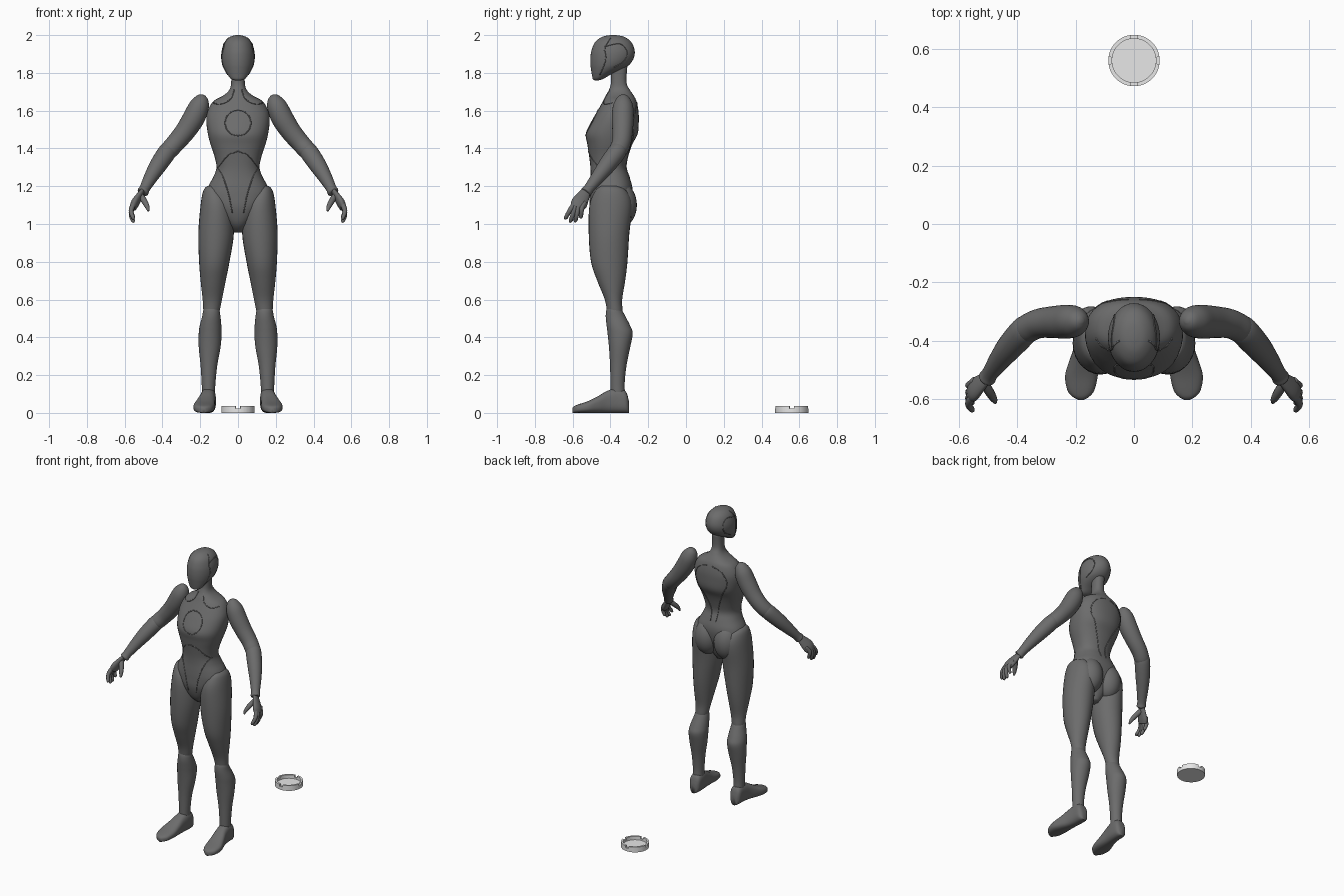
import bpy, bmesh
from math import sin, cos, pi
from mathutils import Vector, Matrix
from mathutils.bvhtree import BVHTree

if "Cube" in bpy.data.objects:
    bpy.data.objects.remove(bpy.data.objects["Cube"])


def material(name, value):
    mat = bpy.data.materials.new(name)
    mat.use_nodes = True
    colour = (value, value, value, 1)
    mat.diffuse_color = colour
    mat.node_tree.nodes["Principled BSDF"].inputs["Base Color"].default_value = colour
    return mat


DARK = material("dark grey", .15)
PALE = material("pale grey", .8)


def add_object(name, bm, mat=DARK, mirror=False, smooth=True):
    bmesh.ops.recalc_face_normals(bm, faces=bm.faces[:])
    mesh = bpy.data.meshes.new(name)
    bm.to_mesh(mesh)
    bm.free()
    mesh.materials.append(mat)
    for face in mesh.polygons:
        face.use_smooth = smooth
    obj = bpy.data.objects.new(name, mesh)
    bpy.context.collection.objects.link(obj)
    if mirror:
        obj.modifiers.new("mirror", "MIRROR").use_mirror_merge = False
    return obj


def refine(rows, steps=4):
    """Pass a smooth curve through the rows."""
    rows = [Vector(r) for r in rows]
    out = []
    for i in range(len(rows) - 1):
        b, c = rows[i], rows[i + 1]
        a = rows[i - 1] if i else b
        d = rows[min(i + 2, len(rows) - 1)]
        for k in range(steps):
            t = k / steps
            out.append(b + (c - a) * (t / 2) + (a * 2 - b * 5 + c * 4 - d) * (t * t / 2)
                       + (b * 3 - a - c * 3 + d) * (t ** 3 / 2))
    return out + [rows[-1]]


def loft(name, rings, sides=28, power=2, mirror=False):
    """Skin rounded sections, each a centre and two half axes."""
    bm = bmesh.new()
    loops = []
    for centre, u, v in rings:
        loop = []
        for k in range(sides):
            c, s = cos(2 * pi * k / sides), sin(2 * pi * k / sides)
            size = (abs(c) ** power + abs(s) ** power) ** (-1 / power)
            loop.append(bm.verts.new(centre + u * c * size + v * s * size))
        loops.append(loop)
    for a, b in zip(loops, loops[1:]):
        for k in range(sides):
            n = (k + 1) % sides
            bm.faces.new((a[k], a[n], b[n], b[k]))
    bm.faces.new(loops[0])
    bm.faces.new(loops[-1])
    return add_object(name, bm, mirror=mirror)


def upright(name, rows, **options):
    """Rows hold height, inner x, outer x, front y, back y."""
    rings = [(Vector(((a + b) / 2, (f + k) / 2, z)), Vector(((b - a) / 2, 0, 0)),
              Vector((0, (k - f) / 2, 0))) for z, a, b, f, k in refine(rows)]
    return loft(name, rings, **options)


def centred(name, rows, **options):
    return upright(name, [(z, -w, w, f, b) for z, w, f, b in rows], **options)


def tube(name, rows, flat=1, steps=4, **options):
    """Rows hold x, y, z, radius; flat thins the section sideways."""
    path = refine(rows, steps)
    rings = []
    for i, p in enumerate(path):
        t = (path[min(i + 1, len(path) - 1)] - path[max(i - 1, 0)]).to_3d().normalized()
        ref = Vector((0, 1, 0)) if abs(t.x) > .9 else Vector((1, 0, 0))
        u = (ref - t * ref.dot(t)).normalized()
        rings.append((p.to_3d(), u * p[3] * flat, t.cross(u) * p[3]))
    return loft(name, rings, mirror=True, **options)


# Torso with neck and pelvis
torso = centred("torso", [
    (1.84, .036, -.40, -.31), (1.75, .036, -.397, -.315), (1.71, .046, -.408, -.297),
    (1.68, .078, -.425, -.277), (1.65, .13, -.44, -.262), (1.6, .16, -.468, -.252),
    (1.55, .168, -.497, -.25), (1.48, .16, -.53, -.255), (1.42, .145, -.522, -.285),
    (1.36, .125, -.513, -.305), (1.3, .114, -.506, -.316), (1.25, .13, -.505, -.30),
    (1.2, .157, -.508, -.285), (1.15, .168, -.51, -.285), (1.08, .13, -.508, -.30),
    (1.0, .06, -.48, -.33), (.955, .025, -.43, -.36)], sides=40, power=2.3)

bm = bmesh.new()
bmesh.ops.create_uvsphere(bm, u_segments=28, v_segments=18, radius=1,
                          matrix=Matrix.Translation((.073, -.35, 1.1))
                          @ Matrix.Diagonal((.085, .09, .12, 1)))
add_object("buttocks", bm, mirror=True)

# Egg shaped head with a forward chin
head = centred("head", [
    (2.0, .008, -.40, -.375), (1.992, .04, -.44, -.33), (1.965, .07, -.48, -.291),
    (1.92, .086, -.50, -.272), (1.88, .089, -.506, -.276), (1.845, .084, -.506, -.298),
    (1.82, .074, -.503, -.335), (1.79, .055, -.498, -.40), (1.767, .036, -.493, -.44),
    (1.76, .012, -.483, -.465)], sides=36)

# Legs
upright("thighs", [
    (1.2, .12, .165, -.45, -.36), (1.175, .075, .184, -.48, -.315),
    (1.1, .03, .198, -.511, -.285), (.95, .022, .21, -.515, -.30),
    (.8, .045, .206, -.503, -.31), (.7, .065, .198, -.47, -.322),
    (.6, .085, .187, -.43, -.338), (.53, .1, .182, -.416, -.336),
    (.5, .115, .17, -.40, -.35)], mirror=True)
upright("shins", [
    (.58, .12, .165, -.4, -.36), (.55, .1, .182, -.42, -.342), (.51, .093, .19, -.425, -.32),
    (.46, .088, .203, -.42, -.295), (.42, .087, .208, -.415, -.282),
    (.35, .092, .208, -.408, -.295), (.25, .11, .198, -.402, -.315),
    (.15, .12, .192, -.40, -.325), (.08, .122, .19, -.40, -.32)], mirror=True)

# Feet, skinned from heel to toe on a flat sole
rings = [(Vector((x, y, h / 2)), Vector((w, 0, 0)), Vector((0, 0, h / 2)))
         for y, x, w, h in refine([
             (-.302, .156, .02, .06), (-.32, .156, .037, .115), (-.37, .157, .04, .13),
             (-.42, .163, .042, .115), (-.47, .172, .05, .086), (-.52, .18, .056, .062),
             (-.57, .182, .046, .045), (-.592, .182, .028, .036), (-.602, .181, .01, .026)])]
loft("feet", rings, power=2.8, mirror=True)

# Arms
tube("upper_arms", [
    (.18, -.33, 1.683, .008), (.187, -.331, 1.668, .032), (.205, -.333, 1.625, .053),
    (.235, -.335, 1.56, .058), (.28, -.336, 1.49, .054), (.33, -.342, 1.43, .05),
    (.37, -.362, 1.385, .047), (.385, -.375, 1.365, .03)])
tube("forearms", [
    (.35, -.347, 1.41, .03), (.37, -.36, 1.388, .048), (.42, -.415, 1.315, .046),
    (.46, -.465, 1.25, .037), (.493, -.512, 1.19, .028), (.503, -.528, 1.17, .03),
    (.506, -.532, 1.165, .02)])

# Hands
tube("palms", [(.5, -.525, 1.18, .022), (.52, -.542, 1.15, .033), (.545, -.565, 1.11, .043),
               (.556, -.576, 1.085, .036)], flat=.5)
fingers = {"index": (-.602, -.636, 1.025), "middle": (-.588, -.611, 1.008),
           "ring": (-.571, -.585, 1.01), "little": (-.55, -.556, 1.03)}
for label, (root, tip, low) in fingers.items():
    tube(label + "_fingers", [(.546, root + .015, 1.115, .012), (.56, root, 1.09, .014),
                              (.566, (root + tip) / 2, low + .04, .012),
                              (.555, tip, low + .008, .01), (.552, tip, low, .004)], sides=12)
tube("thumbs", [(.515, -.545, 1.15, .016), (.495, -.575, 1.12, .016),
                (.48, -.6, 1.09, .012), (.475, -.612, 1.068, .005)], sides=12)


# Panel seams, thin beads laid onto the surface
def seam(name, target, points, direction):
    tree = BVHTree.FromPolygons([v.co for v in target.data.vertices],
                                [p.vertices[:] for p in target.data.polygons])
    ray = Vector(direction)
    start = Vector((0, -.38, 0)) if ray.y else Vector()
    rows = []
    for a, z in refine(points):
        origin = Vector((a, start.y, z)) if ray.y else Vector((0, a, z))
        hit = tree.ray_cast(origin - ray, ray)[0]
        if hit:
            rows.append((*hit, .003))
    tube(name, rows, sides=6, steps=1)


FRONT, BACK, SIDE = (0, 1, 0), (0, -1, 0), (-1, 0, 0)
seam("chest_circle", torso, [(.068 * sin(pi * k / 12), 1.535 + .068 * cos(pi * k / 12))
                             for k in range(13)], FRONT)
seam("collar_seam", torso, [(.02, 1.71), (.04, 1.66), (.09, 1.635), (.13, 1.64)], FRONT)
seam("rib_seam", torso, [(0, 1.385), (.05, 1.365), (.09, 1.32), (.105, 1.3)], FRONT)
seam("waist_seam", torso, [(.11, 1.3), (.08, 1.25), (.05, 1.16), (.03, 1.06)], FRONT)
seam("shoulder_blade_seam", torso, [(.02, 1.64), (.09, 1.61), (.12, 1.53), (.07, 1.43),
                                    (.03, 1.33), (.02, 1.24)], BACK)
seam("ear_seam", head, [(-.43, 1.94), (-.35, 1.955), (-.31, 1.91), (-.33, 1.86),
                        (-.38, 1.83)], SIDE)
seam("face_seam", head, [(-.40, 1.985), (-.43, 1.93), (-.425, 1.87), (-.455, 1.79)], SIDE)


# Display stand: shallow dish with a notched rim
def ring_arc(name, inner, outer, height, start, end, parts=16):
    bm = bmesh.new()
    loops = []
    for k in range(parts + 1):
        a = start + (end - start) * k / parts
        loops.append([bm.verts.new((r * cos(a), .56 + r * sin(a), z)) for r, z in
                      ((inner, 0), (outer, 0), (outer, height), (inner, height))])
    for a, b in zip(loops, loops[1:]):
        for k in range(4):
            n = (k + 1) % 4
            bm.faces.new((a[k], a[n], b[n], b[k]))
    bm.faces.new(loops[0])
    bm.faces.new(loops[-1])
    add_object(name, bm, PALE, smooth=False)


bm = bmesh.new()
bmesh.ops.create_cone(bm, cap_ends=True, segments=64, radius1=.078, radius2=.078, depth=.012,
                      matrix=Matrix.Translation((0, .56, .006)))
add_object("stand_floor", bm, PALE, smooth=False)
for q in range(4):
    begin = q * pi / 2
    ring_arc(f"stand_rim_{q + 1}", .075, .088, .036, begin + .14, begin + pi / 2 - .14)
    ring_arc(f"stand_notch_{q + 1}", .075, .088, .022, begin - .14, begin + .14, parts=4)
